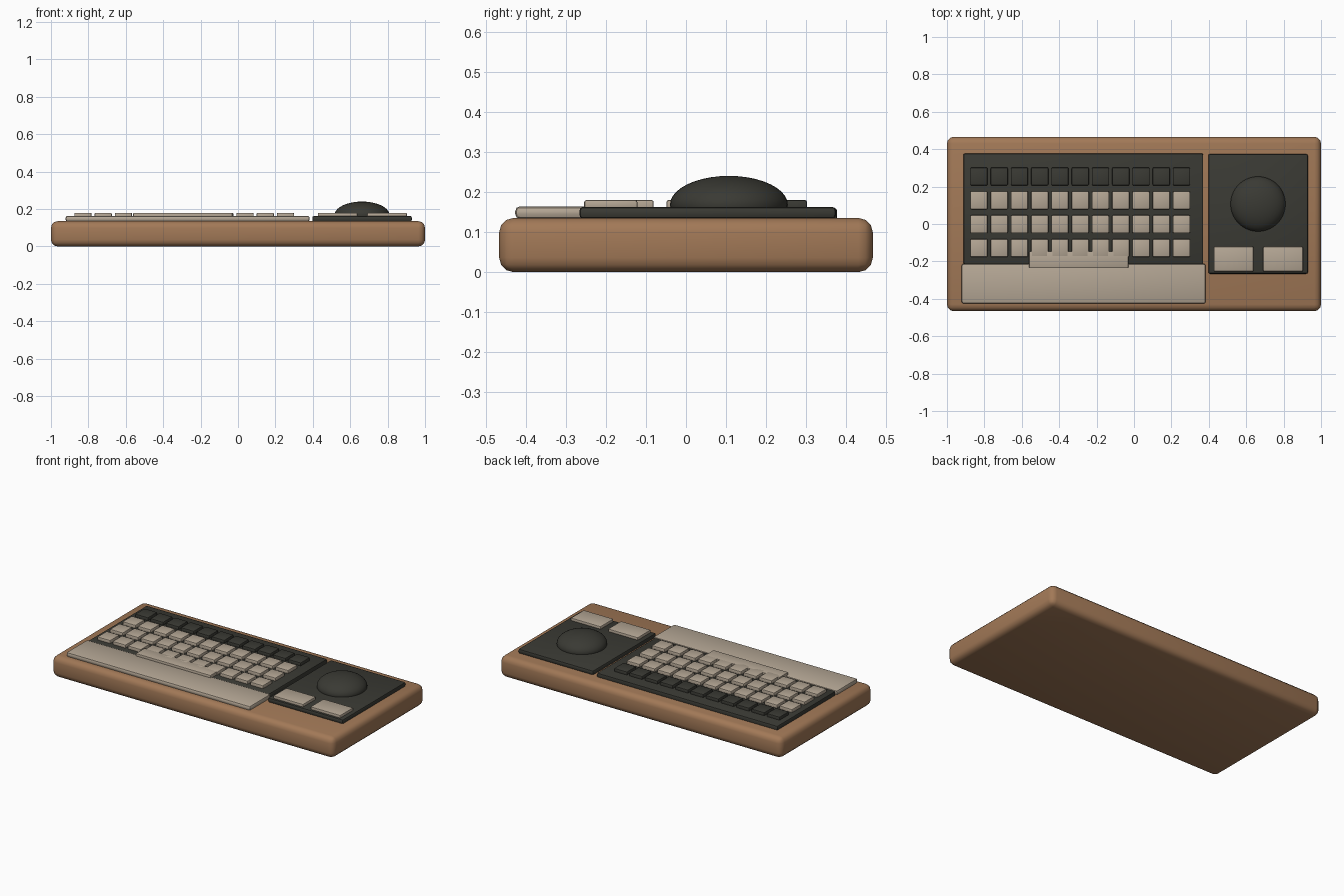
import bpy, bmesh

if "Cube" in bpy.data.objects:
    bpy.data.objects.remove(bpy.data.objects["Cube"])


def material(name, rgb):
    m = bpy.data.materials.new(name)
    m.diffuse_color = (*rgb, 1)
    m.use_nodes = True
    m.node_tree.nodes["Principled BSDF"].inputs["Base Color"].default_value = m.diffuse_color
    return m


wood = material("warm_brown", (0.36, 0.19, 0.095))
dark = material("charcoal", (0.042, 0.042, 0.034))
beige = material("warm_beige", (0.46, 0.385, 0.30))


def smooth(ob):
    bpy.ops.object.select_all(action='DESELECT')
    ob.select_set(True)
    bpy.context.view_layer.objects.active = ob
    bpy.ops.object.shade_smooth_by_angle(angle=0.6)


def box(name, x, y, z, bevel, mat, segments=2):
    """Rounded box from (min, max) ranges."""
    bm = bmesh.new()
    bmesh.ops.create_cube(bm, size=1)
    for v in bm.verts:
        for i, (lo, hi) in enumerate((x, y, z)):
            v.co[i] = (lo + hi) / 2 + v.co[i] * (hi - lo)
    bmesh.ops.bevel(bm, geom=bm.edges[:], offset=bevel, segments=segments,
                    profile=0.5, affect='EDGES')
    me = bpy.data.meshes.new(name)
    bm.to_mesh(me)
    bm.free()
    me.materials.append(mat)
    ob = bpy.data.objects.new(name, me)
    bpy.context.collection.objects.link(ob)
    smooth(ob)
    return ob


# Body and the raised decks
box("body", (-1, 1), (-0.466, 0.466), (0, 0.135), 0.036, wood, 3)
box("key_deck", (-0.912, 0.37), (-0.215, 0.377), (0.125, 0.16), 0.008, dark)
box("ball_deck", (0.397, 0.93), (-0.266, 0.374), (0.133, 0.163), 0.01, dark)
box("palm_rest", (-0.922, 0.383), (-0.426, -0.212), (0.133, 0.164), 0.012, beige)

# Key grid: dark top row, light rows below
for row in range(4):
    cy = 0.254 - row * 0.1275
    for col in range(11):
        cx = -0.829 + col * 0.1083
        box(f"key_{row}_{col}", (cx - 0.046, cx + 0.046),
            (cy - 0.048, cy + 0.048), (0.15, 0.18), 0.006,
            dark if row == 0 else beige)
box("space_bar", (-0.561, -0.03), (-0.236, -0.146), (0.15, 0.18), 0.005, beige)

# Two buttons below the ball
for side, cx in (("left", 0.533), ("right", 0.797)):
    box(f"{side}_button", (cx - 0.106, cx + 0.106), (-0.254, -0.121),
        (0.155, 0.18), 0.006, beige)

# Flattened ball
bpy.ops.mesh.primitive_uv_sphere_add(segments=40, ring_count=20, radius=1,
                                     location=(0.663, 0.107, 0.168))
ball = bpy.context.object
ball.name = "track_ball"
ball.scale = (0.147, 0.147, 0.072)
bpy.ops.object.transform_apply(location=False, rotation=False, scale=True)
ball.data.materials.append(dark)
smooth(ball)
